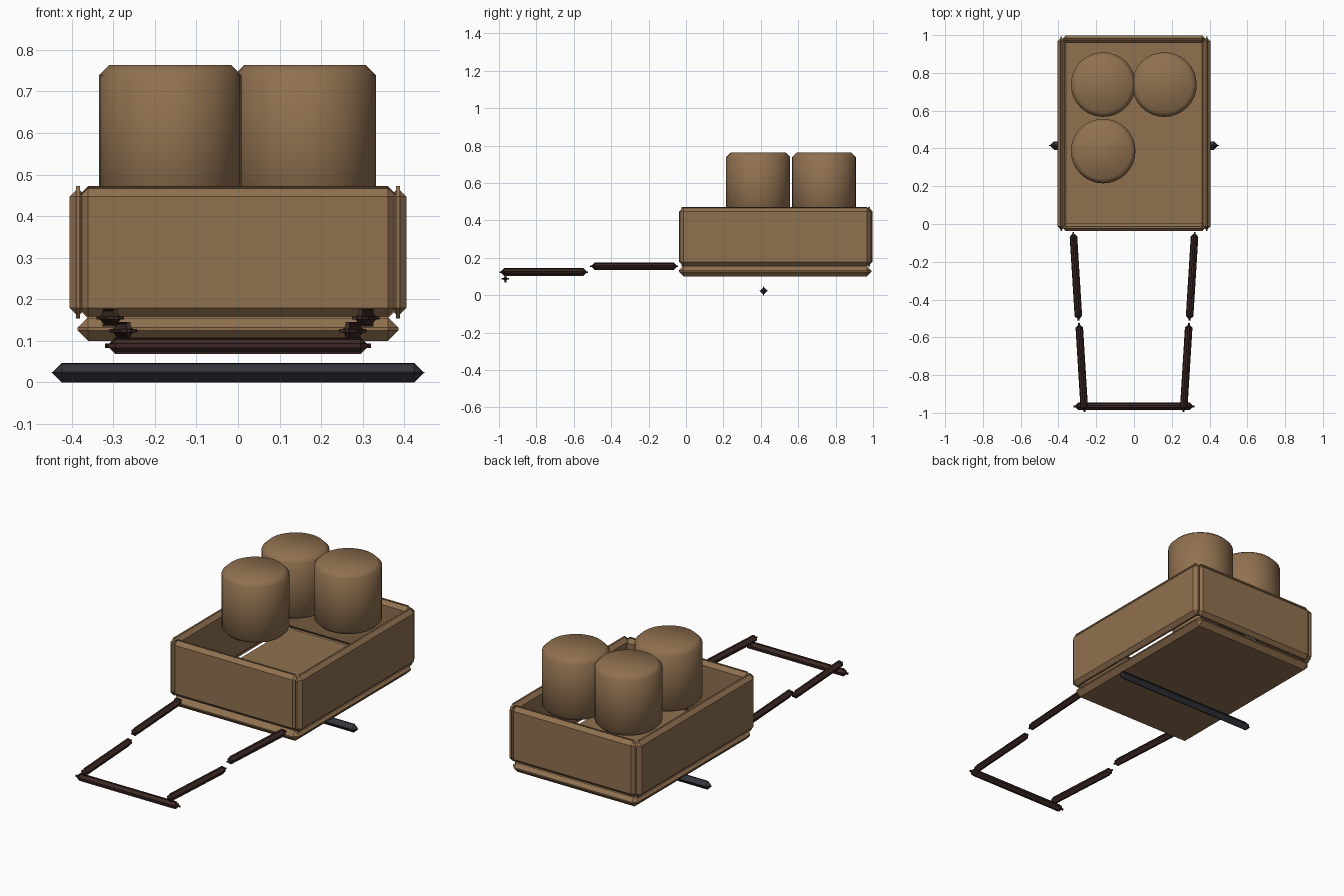
import bpy, bmesh, math
from mathutils import Matrix

default_cube = bpy.data.objects.get("Cube")
if default_cube:
    bpy.data.objects.remove(default_cube, do_unlink=True)

CHAMFER = 0.025


def make_material(name, rgb):
    mat = bpy.data.materials.new(name)
    mat.use_nodes = True
    color = (*rgb, 1.0)
    mat.diffuse_color = color
    for node in mat.node_tree.nodes:
        if node.type == 'BSDF_PRINCIPLED':
            node.inputs["Base Color"].default_value = color
            node.inputs["Roughness"].default_value = 0.8
    return mat


tan_wood = make_material("tan_wood", (0.28, 0.165, 0.08))
dark_wood = make_material("dark_wood", (0.045, 0.022, 0.018))
dark_metal = make_material("dark_metal", (0.035, 0.036, 0.045))


def finish(bm, name, location, mat, yaw=0.0):
    mesh = bpy.data.meshes.new(name)
    bm.to_mesh(mesh)
    bm.free()
    mesh.materials.append(mat)
    obj = bpy.data.objects.new(name, mesh)
    obj.location = location
    obj.rotation_euler.z = yaw
    bpy.context.collection.objects.link(obj)
    return obj


def chamfered_box(name, size, location, mat, yaw=0.0):
    """Box with one fixed chamfer; on thin bars it crosses over into a ridged star section."""
    bm = bmesh.new()
    bmesh.ops.create_cube(bm, size=1.0, matrix=Matrix.Diagonal((*size, 1.0)))
    bmesh.ops.bevel(bm, geom=bm.edges[:], offset=CHAMFER, offset_type='OFFSET',
                    segments=1, profile=0.5, affect='EDGES', clamp_overlap=False)
    return finish(bm, name, location, mat, yaw)


def barrel(name, x, y):
    radius, height, top = 0.171, 0.342, 0.763
    bm = bmesh.new()
    bmesh.ops.create_cone(bm, cap_ends=True, segments=32, radius1=radius,
                          radius2=radius, depth=height)
    rims = [e for e in bm.edges if abs(e.verts[0].co.z - e.verts[1].co.z) < 1e-4]
    bmesh.ops.bevel(bm, geom=rims, offset=0.024, offset_type='OFFSET',
                    segments=1, profile=0.5, affect='EDGES')
    obj = finish(bm, name, (x, y, top - height / 2), tan_wood)
    bpy.ops.object.select_all(action='DESELECT')
    obj.select_set(True)
    bpy.context.view_layer.objects.active = obj
    bpy.ops.object.shade_smooth_by_angle(angle=math.radians(60))


def rail(name, start, end, z):
    """Horizontal square bar between two plan points."""
    dx, dy = end[0] - start[0], end[1] - start[1]
    middle = ((start[0] + end[0]) / 2, (start[1] + end[1]) / 2, z)
    chamfered_box(name, (0.04, math.hypot(dx, dy), 0.042), middle, dark_wood,
                  math.atan2(dy, dx) - math.pi / 2)


# Cart bed and its four walls
wall_z, wall_h = 0.313, 0.318
chamfered_box("cart_floor", (0.772, 1.03, 0.057), (0, 0.477, 0.1285), tan_wood)
chamfered_box("front_wall", (0.772, 0.04, wall_h), (0, -0.018, wall_z), tan_wood)
chamfered_box("back_wall", (0.772, 0.04, wall_h), (0, 0.978, wall_z), tan_wood)
for side, sign in (("left", 1), ("right", -1)):
    chamfered_box(side + "_wall", (0.04, 1.03, wall_h),
                  (sign * 0.385, 0.477, wall_z), tan_wood)
    # Two-piece pull shaft on each side
    rail(side + "_rear_shaft", (sign * 0.322, -0.042), (sign * 0.293, -0.512), 0.155)
    rail(side + "_front_shaft", (sign * 0.291, -0.524), (sign * 0.262, -0.996), 0.124)

# Pull handle and axle
chamfered_box("handle_bar", (0.64, 0.04, 0.04), (0, -0.966, 0.088), dark_wood)
chamfered_box("axle", (0.898, 0.045, 0.047), (0, 0.415, 0.0235), dark_metal)

# Cargo
barrel("back_right_barrel", -0.163, 0.738)
barrel("back_left_barrel", 0.161, 0.738)
barrel("front_right_barrel", -0.163, 0.386)
